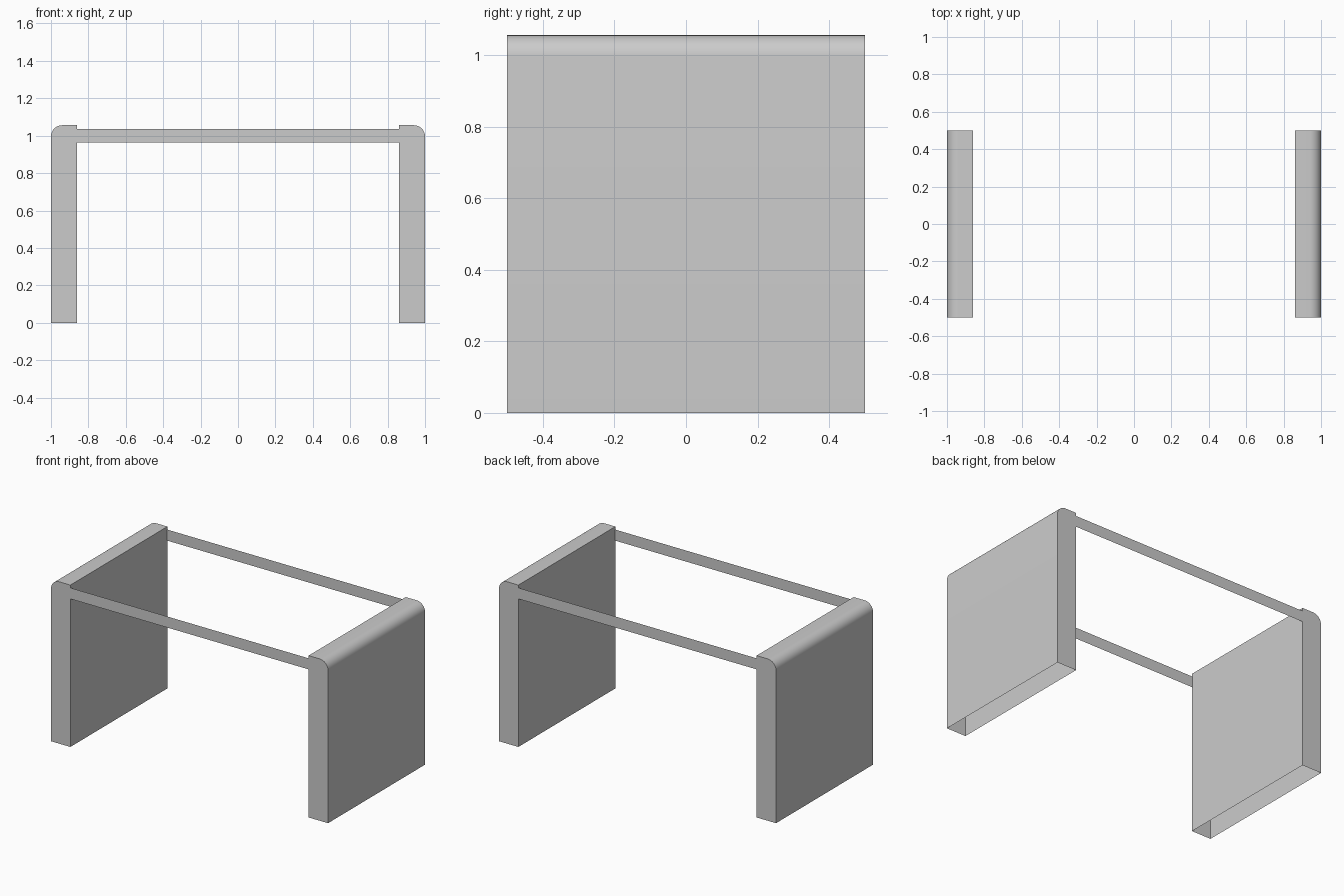
import bpy
import math

if "Cube" in bpy.data.objects:
    bpy.data.objects.remove(bpy.data.objects["Cube"])

OUT, INN, HALF_Y, TOP, R = 1.0, 0.86, 0.5, 1.056, 0.06


def make_object(name, verts, faces):
    mesh = bpy.data.meshes.new(name)
    mesh.from_pydata(verts, [], faces)
    obj = bpy.data.objects.new(name, mesh)
    bpy.context.collection.objects.link(obj)
    return obj


# Side panels: hollow shells, open underneath, outer top edge rounded
def side_panel(name, side):
    profile = [(OUT, 0)]
    for i in range(9):
        a = math.pi / 2 * i / 8
        profile.append((OUT - R + R * math.cos(a), TOP - R + R * math.sin(a)))
    profile += [(INN, TOP), (INN, 0)]
    n = len(profile)
    verts = [(side * x, y, z) for y in (-HALF_Y, HALF_Y) for x, z in profile]
    faces = [(i, i + n, i + n + 1, i + 1) for i in range(n - 1)]
    faces += [tuple(range(n)), tuple(reversed(range(n, 2 * n)))]
    if side < 0:
        faces = [tuple(reversed(f)) for f in faces]
    obj = make_object(name, verts, faces)
    bpy.ops.object.select_all(action='DESELECT')
    bpy.context.view_layer.objects.active = obj
    obj.select_set(True)
    bpy.ops.object.shade_smooth_by_angle(angle=math.radians(30))


side_panel("left_side_panel", -1)
side_panel("right_side_panel", 1)


# Rails: thin flat strips joining the panels at front and back
def rail(name, y):
    verts = [(-INN, y, 0.965), (INN, y, 0.965), (INN, y, 1.037), (-INN, y, 1.037)]
    make_object(name, verts, [(0, 1, 2, 3) if y < 0 else (3, 2, 1, 0)])


rail("front_rail", -HALF_Y + 0.002)
rail("back_rail", HALF_Y - 0.002)
